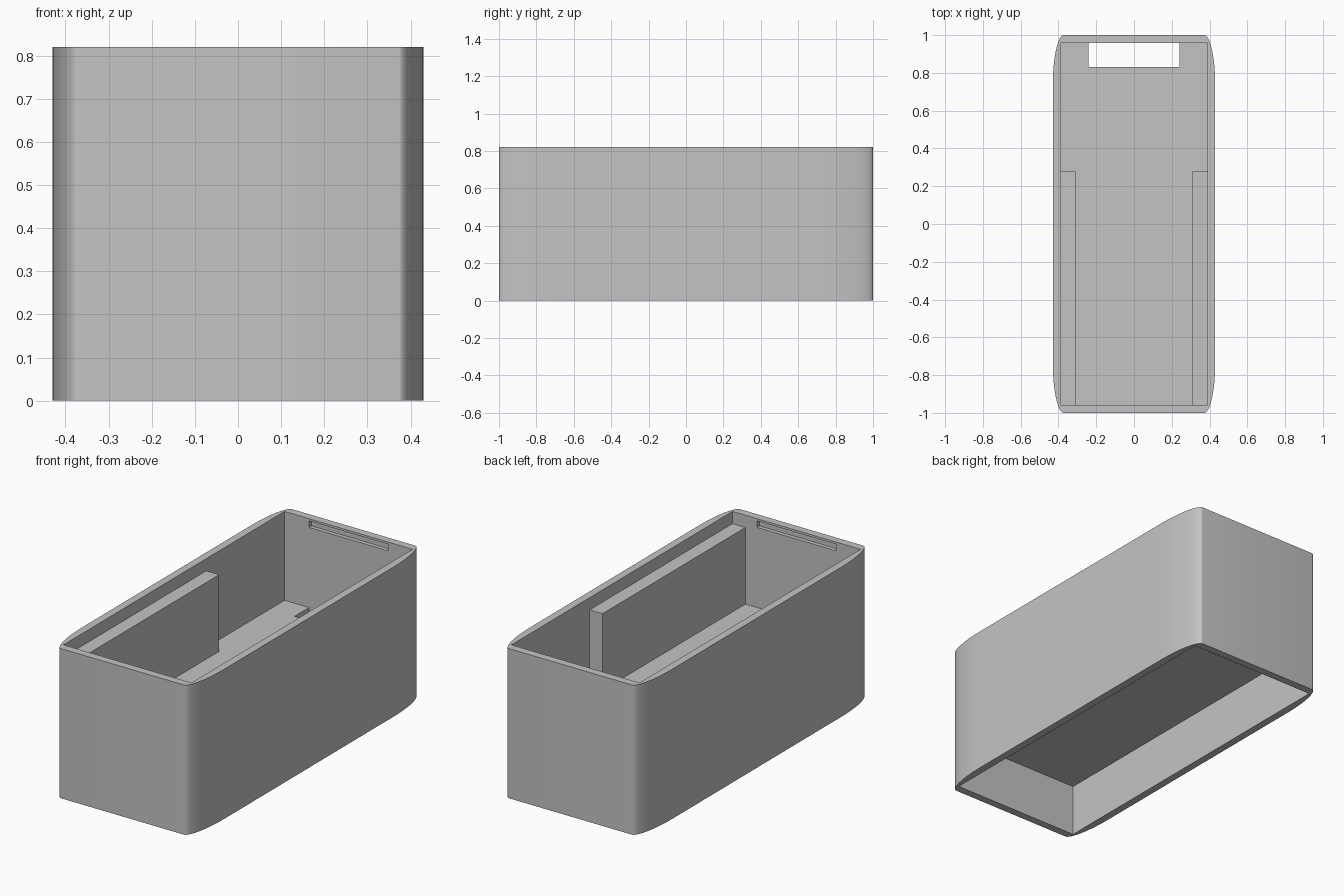
import bpy
import bmesh
from math import sin, cos, pi, radians

if "Cube" in bpy.data.objects:
    bpy.data.objects.remove(bpy.data.objects["Cube"])

# One plain grey for the whole enclosure
grey = bpy.data.materials.new("plain_grey")
grey.use_nodes = True
COLOUR = (0.55, 0.55, 0.55, 1)
grey.diffuse_color = COLOUR
grey.node_tree.nodes["Principled BSDF"].inputs["Base Color"].default_value = COLOUR

HALF_X, HALF_Y, HEIGHT = 0.43, 1.0, 0.82     # outer shell
IN_X, IN_Y = 0.388, 0.957                    # inner cavity
FLOOR_LOW, FLOOR_TOP = 0.287, 0.333
EMBED = 0.01                                 # overlap into the walls


def prism(name, outline, low, high):
    """Extrude a counter-clockwise xy outline from low to high."""
    bm = bmesh.new()
    face = bm.faces.new([bm.verts.new((x, y, low)) for x, y in outline])
    grown = bmesh.ops.extrude_face_region(bm, geom=[face], use_keep_orig=True)
    top = [v for v in grown["geom"] if isinstance(v, bmesh.types.BMVert)]
    bmesh.ops.translate(bm, verts=top, vec=(0, 0, high - low))
    bmesh.ops.recalc_face_normals(bm, faces=bm.faces)
    mesh = bpy.data.meshes.new(name)
    bm.to_mesh(mesh)
    bm.free()
    mesh.materials.append(grey)
    obj = bpy.data.objects.new(name, mesh)
    bpy.context.collection.objects.link(obj)
    return obj


def box(name, x0, x1, y0, y1, z0, z1):
    return prism(name, [(x0, y0), (x1, y0), (x1, y1), (x0, y1)], z0, z1)


def cut(target, cutter):
    """Subtract the cutter, bake the result and remove the cutter."""
    mod = target.modifiers.new("cut", "BOOLEAN")
    mod.operation, mod.solver, mod.object = "DIFFERENCE", "EXACT", cutter
    cutter.hide_render = True
    depsgraph = bpy.context.evaluated_depsgraph_get()
    baked = bpy.data.meshes.new_from_object(target.evaluated_get(depsgraph))
    target.modifiers.clear()
    target.data = baked
    bpy.data.objects.remove(cutter)


# Outer shell: long quarter-ellipse corners
RX, RY, STEPS = 0.058, 0.27, 28
corner = [(HALF_X - RX + RX * cos(i * pi / 2 / STEPS),
           HALF_Y - RY + RY * sin(i * pi / 2 / STEPS)) for i in range(STEPS + 1)]
back = corner + [(-x, y) for x, y in reversed(corner)]
shell = prism("shell", back + [(-x, -y) for x, y in back], 0, HEIGHT)
cut(shell, box("cavity_cutter", -IN_X, IN_X, -IN_Y, IN_Y, -0.1, HEIGHT + 0.1))

# Shallow lid slots inside both end walls
for side in (-1, 1):
    y0, y1 = sorted((side * (IN_Y - 0.05), side * (IN_Y + 0.022)))
    cut(shell, box("slot_cutter", -0.24, 0.24, y0, y1, 0.772, 0.808))

# Raised floor with a notch against the back wall
fx, fy = IN_X + EMBED, IN_Y + EMBED
prism("floor", [(-fx, -fy), (fx, -fy), (fx, fy), (0.24, fy), (0.24, 0.83),
                (-0.24, 0.83), (-0.24, fy), (-fx, fy)], FLOOR_LOW, FLOOR_TOP)

# Ribs along both side walls
for name, side in (("left_rib", 1), ("right_rib", -1)):
    x0, x1 = sorted((side * 0.31, side * fx))
    box(name, x0, x1, -fy, 0.28, FLOOR_TOP - EMBED, 0.753)

# Smooth the curved corners, keep the rims sharp
bpy.ops.object.select_all(action="DESELECT")
shell.select_set(True)
bpy.context.view_layer.objects.active = shell
bpy.ops.object.shade_smooth_by_angle(angle=radians(30))
